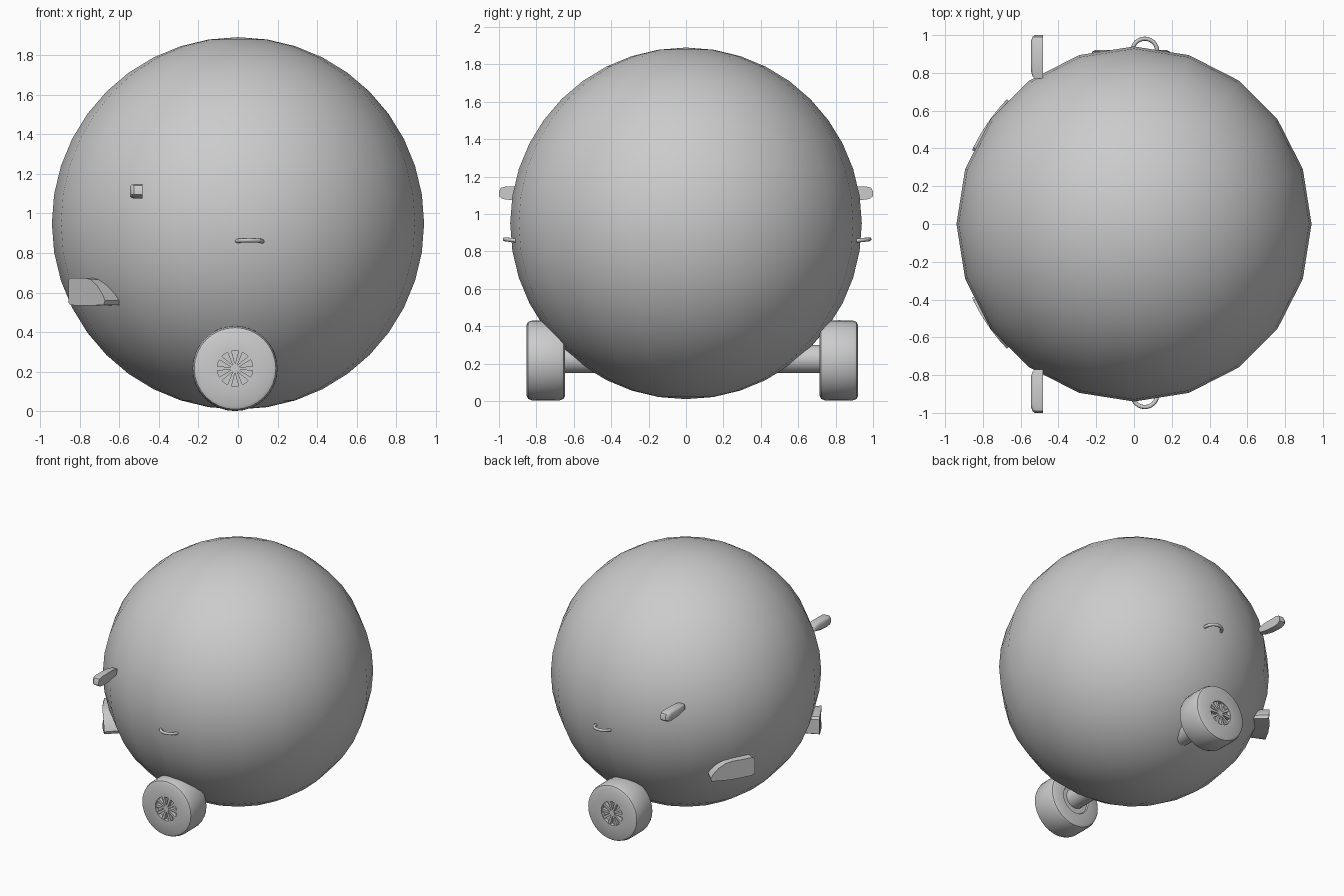
import bpy, bmesh
from math import sin, cos, pi, radians

if "Cube" in bpy.data.objects:
    bpy.data.objects.remove(bpy.data.objects["Cube"])


def finish(bm, name, angle=35):
    bmesh.ops.remove_doubles(bm, verts=bm.verts, dist=1e-5)
    bmesh.ops.recalc_face_normals(bm, faces=bm.faces)
    me = bpy.data.meshes.new(name)
    bm.to_mesh(me)
    bm.free()
    ob = bpy.data.objects.new(name, me)
    bpy.context.collection.objects.link(ob)
    bpy.ops.object.select_all(action='DESELECT')
    bpy.context.view_layer.objects.active = ob
    ob.select_set(True)
    bpy.ops.object.shade_smooth_by_angle(angle=radians(angle))
    return ob


def loft(bm, loops, caps=True):
    rings = [[bm.verts.new(p) for p in loop] for loop in loops]
    n = len(rings[0])
    for a, b in zip(rings, rings[1:]):
        for i in range(n):
            j = (i + 1) % n
            bm.faces.new((a[i], a[j], b[j], b[i]))
    if caps:
        bm.faces.new(rings[0])
        bm.faces.new(rings[-1])


def circle(r, y, n=32, cx=-0.015, cz=0.217):
    return [(cx + r * cos(2 * pi * i / n), y, cz + r * sin(2 * pi * i / n)) for i in range(n)]


# Ball body
bm = bmesh.new()
bmesh.ops.create_uvsphere(bm, u_segments=20, v_segments=20, radius=0.94)
bmesh.ops.translate(bm, verts=bm.verts, vec=(0, 0, 0.95))
finish(bm, "ball_body", 40)

# Axle
bm = bmesh.new()
loft(bm, [circle(0.075, y, 24, cz=0.225) for y in (-0.67, 0.74)])
finish(bm, "axle")

# Wheels: (radius, distance inwards from the outer face)
tyre = [(0.09, 0.03), (0.09, 0.0), (0.19, 0.0), (0.206, 0.008), (0.214, 0.03),
        (0.215, 0.1), (0.214, 0.175), (0.206, 0.197), (0.19, 0.205), (0.11, 0.205), (0.105, 0.195)]
for side, outer, label in ((-1, 0.852, "front"), (1, 0.92, "back")):
    bm = bmesh.new()
    loft(bm, [circle(r, side * (outer - d)) for r, d in tyre])
    finish(bm, label + "_wheel")
    # Spokes and hub inside the recess
    bm = bmesh.new()
    loft(bm, [circle(0.022, side * (outer - d), 16) for d in (0.03, 0.004)])
    for k in range(10):
        a = 2 * pi * k / 10
        ux, uz = cos(a), sin(a)
        flat = [(0.012, -0.006), (0.093, -0.011), (0.093, 0.011), (0.012, 0.006)]
        loft(bm, [[(-0.015 + u * ux - v * uz, side * (outer - d), 0.217 + u * uz + v * ux)
                   for u, v in flat] for d in (0.03, 0.006)])
    finish(bm, label + "_spokes", 30)

# Side mirrors: outline in y, z, tapered towards the nose side
mirror = [(0.77, 1.10), (0.77, 1.135), (0.83, 1.148), (0.96, 1.148), (0.99, 1.14),
          (1.0, 1.12), (1.0, 1.095), (0.98, 1.08), (0.94, 1.075), (0.86, 1.08)]
for side, label in ((-1, "front"), (1, "back")):
    bm = bmesh.new()
    loops = []
    for x, s in ((-0.482, 1.0), (-0.525, 1.0), (-0.538, 0.9), (-0.545, 0.7)):
        loops.append([(x, side * (0.9 + (y - 0.9) * s), 1.112 + (z - 1.112) * s) for y, z in mirror])
    loft(bm, loops)
    finish(bm, label + "_side_mirror")

# Wrap-around lamps: outline in degrees from the nose, height
lamp = [(24.5, 0.55), (24.5, 0.66), (25.5, 0.675), (30, 0.675), (35, 0.675), (38, 0.665),
        (41, 0.635), (43.5, 0.59), (44.5, 0.56), (44, 0.538), (38, 0.535), (32, 0.535), (26, 0.537)]
for side, label in ((-1, "front"), (1, "back")):
    bm = bmesh.new()
    loft(bm, [[(-r * cos(radians(a)), side * r * sin(radians(a)), z) for a, z in lamp]
              for r in (0.80, 0.942)])
    finish(bm, label + "_lamp")

# Door handles: bowed rods
for side, y0, label in ((-1, 0.903, "front"), (1, 0.915, "back")):
    bm = bmesh.new()
    loops = []
    for i in range(17):
        a = -0.4 + (pi + 0.8) * i / 16
        loop = []
        for k in range(8):
            b = 2 * pi * k / 8
            r = 0.066 + 0.011 * cos(b)
            loop.append((0.057 + r * cos(a), side * (y0 + r * sin(a)), 0.858 + 0.1 * r * sin(a) + 0.011 * sin(b)))
        loops.append(loop)
    loft(bm, loops)
    finish(bm, label + "_handle", 60)
